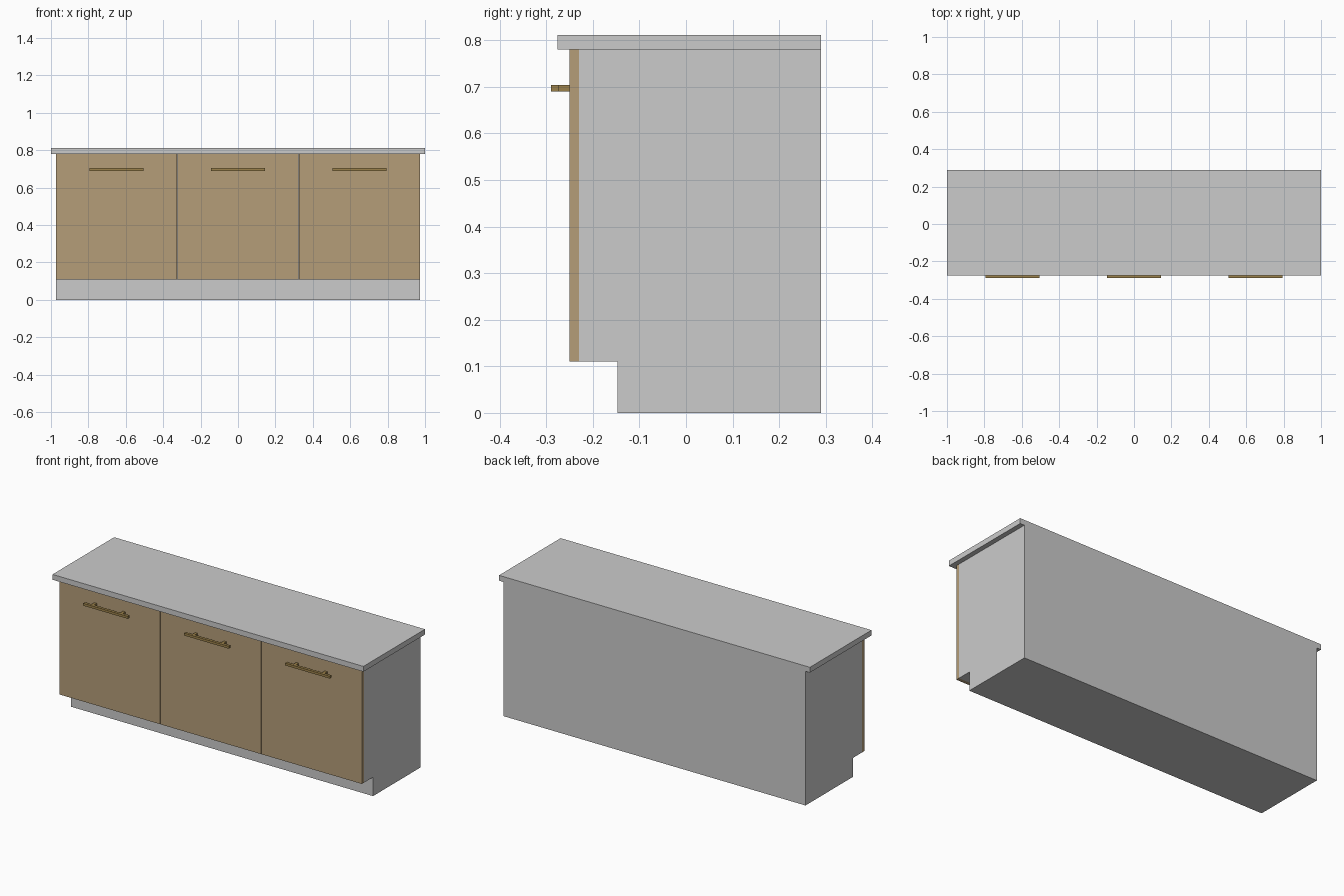
import bpy, bmesh

if "Cube" in bpy.data.objects:
    bpy.data.objects.remove(bpy.data.objects["Cube"])

# Materials
def material(name, rgb):
    m = bpy.data.materials.new(name)
    m.diffuse_color = (*rgb, 1)
    m.use_nodes = True
    m.node_tree.nodes["Principled BSDF"].inputs["Base Color"].default_value = m.diffuse_color
    return m

wood = material("door_wood", (0.46, 0.34, 0.19))
brass = material("handle_brass", (0.33, 0.22, 0.07))

def finish(name, bm, mat=None):
    bmesh.ops.recalc_face_normals(bm, faces=bm.faces)
    me = bpy.data.meshes.new(name)
    bm.to_mesh(me)
    bm.free()
    if mat:
        me.materials.append(mat)
    ob = bpy.data.objects.new(name, me)
    bpy.context.collection.objects.link(ob)
    return ob

def add_box(bm, x, y, z):
    verts = bmesh.ops.create_cube(bm, size=1)["verts"]
    for v in verts:
        v.co = [r[0] + (c + 0.5) * (r[1] - r[0]) for c, r in zip(v.co, (x, y, z))]

def boxes(name, ranges, mat=None):
    bm = bmesh.new()
    for r in ranges:
        add_box(bm, *r)
    return finish(name, bm, mat)

HALF, BACK = 0.972, 0.29

# Cabinet body: side profile with recessed toe kick, extruded along x
profile = [(BACK, 0), (BACK, 0.78), (-0.23, 0.78), (-0.23, 0.11), (-0.147, 0.11), (-0.147, 0)]
bm = bmesh.new()
face = bm.faces.new([bm.verts.new((-HALF, y, z)) for y, z in profile])
ext = bmesh.ops.extrude_face_region(bm, geom=[face])["geom"]
bmesh.ops.translate(bm, vec=(2 * HALF, 0, 0),
                    verts=[g for g in ext if isinstance(g, bmesh.types.BMVert)])
finish("cabinet_body", bm)

# Countertop
boxes("countertop", [((-1, 1), (-0.276, BACK), (0.78, 0.811))])

# Doors with bar handles on two posts
gap, pitch = 0.005, (2 * HALF + 0.005) / 3
for i, label in enumerate(("left", "middle", "right")):
    cx = (i - 1) * pitch
    w = (pitch - gap) / 2
    boxes(f"{label}_door", [((cx - w, cx + w), (-0.25, -0.23), (0.11, 0.78))], wood)
    z = (0.69, 0.704)
    parts = [((cx - 0.144, cx + 0.144), (-0.29, -0.274), z)]
    for s in (-1, 1):
        px = cx + s * 0.092
        parts.append(((px - 0.008, px + 0.008), (-0.274, -0.25), z))
    boxes(f"{label}_handle", parts, brass)
